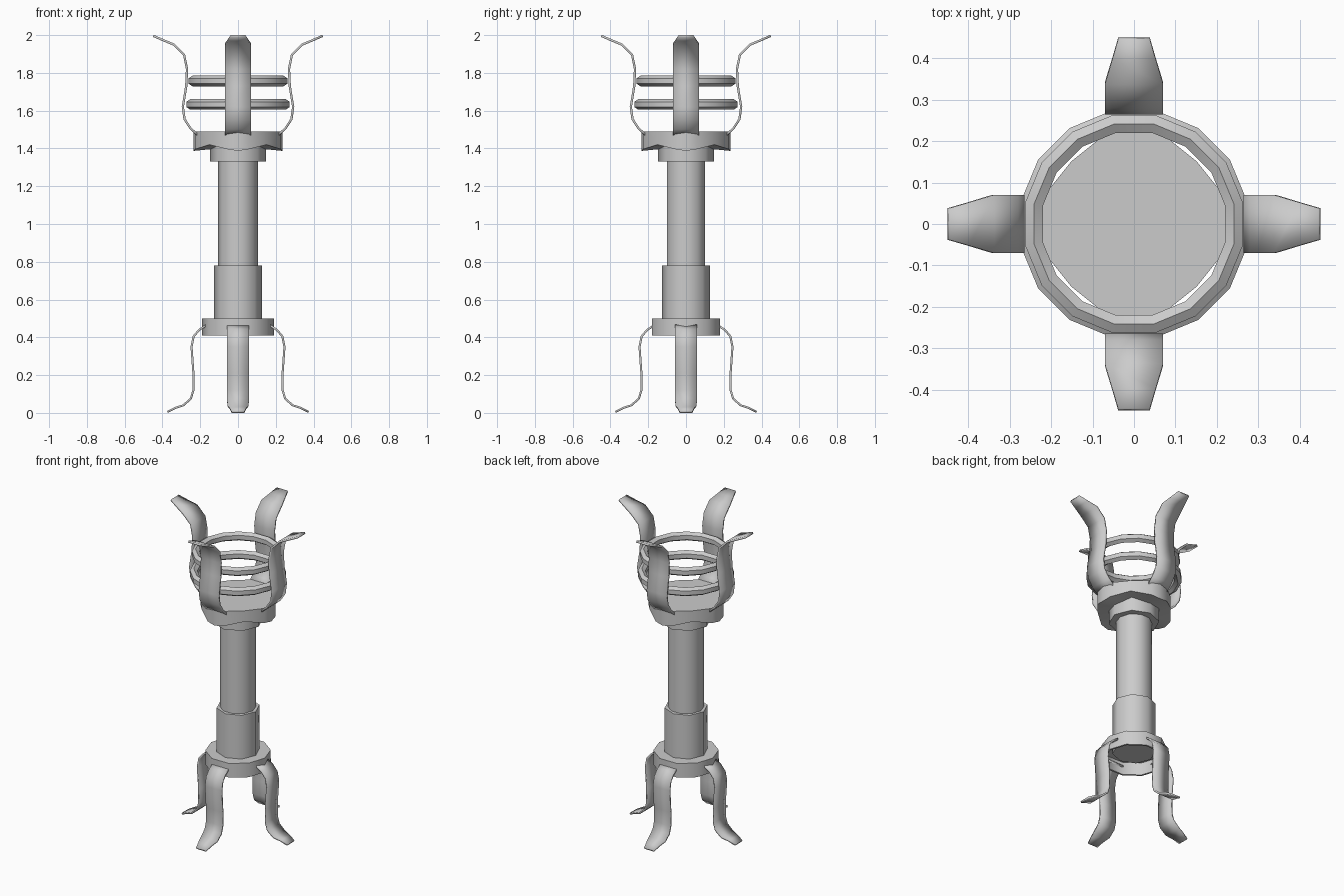
import bpy, bmesh, math
from mathutils import Matrix, Vector

if "Cube" in bpy.data.objects:
    bpy.data.objects.remove(bpy.data.objects["Cube"])


def finish(name, bm, angle=50):
    bmesh.ops.recalc_face_normals(bm, faces=bm.faces)
    mesh = bpy.data.meshes.new(name)
    bm.to_mesh(mesh)
    bm.free()
    ob = bpy.data.objects.new(name, mesh)
    bpy.context.collection.objects.link(ob)
    bpy.ops.object.select_all(action='DESELECT')
    ob.select_set(True)
    bpy.context.view_layer.objects.active = ob
    bpy.ops.object.shade_smooth_by_angle(angle=math.radians(angle))
    return ob


def lathe(name, profile, sides, start=0.0, closed=False):
    """Revolve (radius, z) points around z, capping the ends or closing the loop."""
    bm = bmesh.new()
    rings = []
    for r, z in profile:
        ring = []
        for i in range(sides):
            a = start + math.tau * i / sides
            ring.append(bm.verts.new((r * math.cos(a), r * math.sin(a), z)))
        rings.append(ring)
    pairs = list(zip(rings, rings[1:]))
    if closed:
        pairs.append((rings[-1], rings[0]))
    else:
        bm.faces.new(rings[0])
        bm.faces.new(rings[-1])
    for a, b in pairs:
        for i in range(sides):
            j = (i + 1) % sides
            bm.faces.new((a[i], a[j], b[j], b[i]))
    return finish(name, bm)


def straps(name, path, thickness):
    """Four bent metal straps; path points are (radius, z, half width)."""
    for k in range(4):
        bm = bmesh.new()
        rows = [[bm.verts.new((r, s * w, z)) for s in (-1, 1)] for r, z, w in path]
        for a, b in zip(rows, rows[1:]):
            bm.faces.new((a[0], a[1], b[1], b[0]))
        bm.transform(Matrix.Rotation(k * math.pi / 2, 4, 'Z'))
        ob = finish(f"{name}_{k + 1}", bm)
        mod = ob.modifiers.new("thickness", 'SOLIDIFY')
        mod.thickness = thickness
        mod.offset = 0


# Pole, sleeve and neck
lathe("pole", [(0.105, 0.75), (0.105, 1.36)], 10)
lathe("lower_sleeve", [(0.126, 0.46), (0.126, 0.78)], 8)
lathe("neck_collar", [(0.147, 1.33), (0.147, 1.43)], 8)

# Foot collar, hollow underneath
lathe("foot_collar", [(0.178, 0.49), (0.178, 0.41), (0.19, 0.41), (0.19, 0.50)], 10)

# Bowl base with scalloped lower edge
bm = bmesh.new()
top, low = [], []
for q in range(4):
    for deg, r, z in ((0, 0.236, 1.387), (14, 0.234, 1.396), (45, 0.214, 1.42), (76, 0.234, 1.396)):
        a = math.radians(deg + 90 * q)
        top.append(bm.verts.new((r * math.cos(a), r * math.sin(a), 1.49)))
        low.append(bm.verts.new((r * math.cos(a), r * math.sin(a), z)))
hub = bm.verts.new((0, 0, 1.41))
bm.faces.new(top)
for i in range(len(top)):
    j = (i + 1) % len(top)
    bm.faces.new((low[i], low[j], top[j], top[i]))
    bm.faces.new((hub, low[j], low[i]))
finish("bowl_base", bm)

# Basket hoops
for name, R, z in (("lower_hoop", 0.257, 1.633), ("upper_hoop", 0.246, 1.757)):
    section = [(R + 0.025 * math.cos(math.tau * (i + 0.5) / 6),
                z + 0.028 * math.sin(math.tau * (i + 0.5) / 6)) for i in range(6)]
    lathe(name, section, 16, math.pi / 16, closed=True)

# Upper prongs
straps("basket_prong", [
    (0.20, 1.46, 0.07), (0.25, 1.505, 0.07), (0.283, 1.555, 0.07), (0.292, 1.62, 0.07),
    (0.274, 1.73, 0.07), (0.27, 1.82, 0.07), (0.285, 1.895, 0.07), (0.34, 1.95, 0.07),
    (0.40, 1.975, 0.052), (0.448, 1.996, 0.038)], 0.012)

# Lower legs
straps("leg", [
    (0.165, 0.466, 0.058), (0.205, 0.44, 0.058), (0.235, 0.405, 0.058), (0.246, 0.35, 0.058),
    (0.236, 0.21, 0.058), (0.236, 0.12, 0.058), (0.25, 0.075, 0.058), (0.29, 0.04, 0.056),
    (0.335, 0.025, 0.044), (0.373, 0.005, 0.034)], 0.011)
